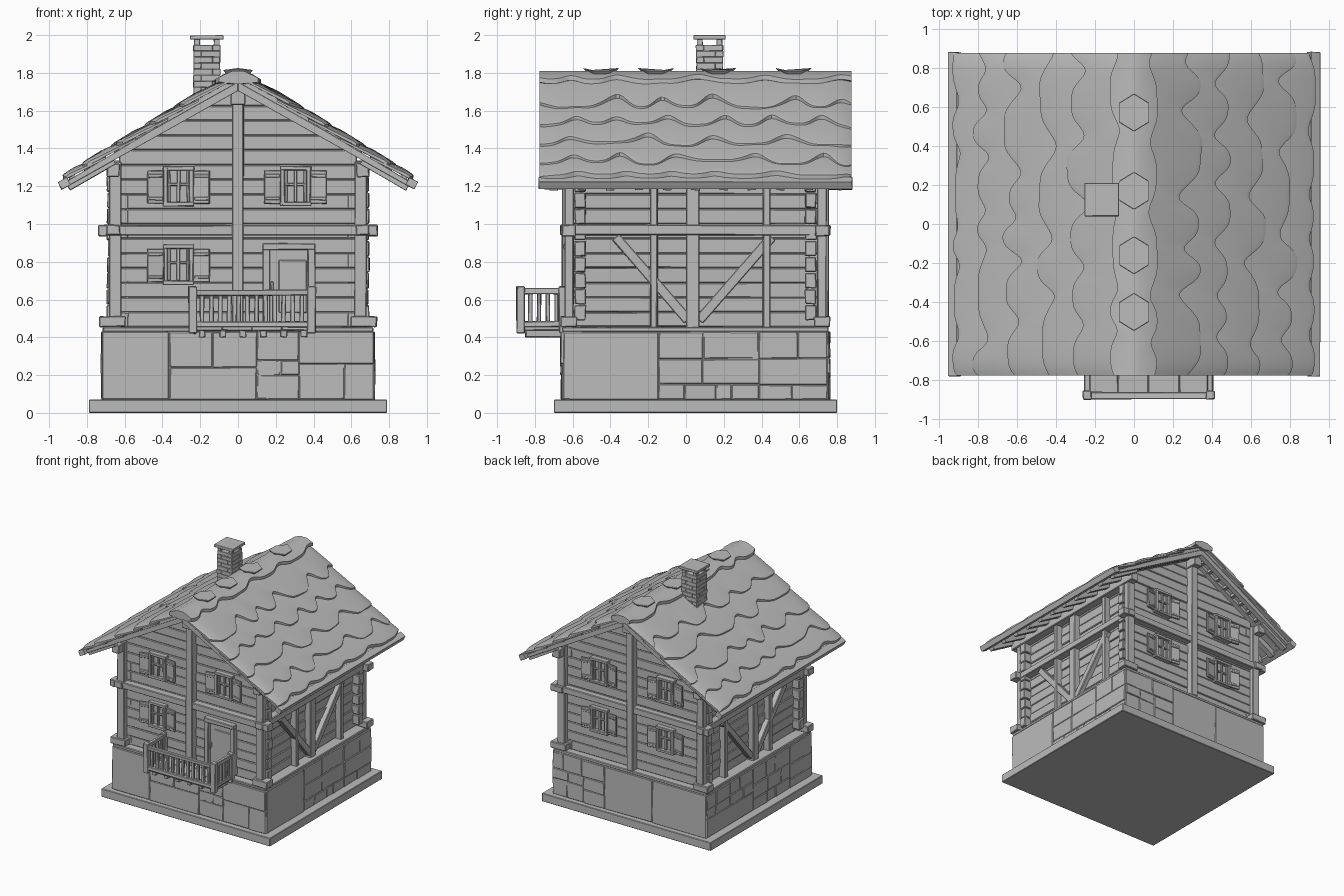
import bpy, bmesh, random
from math import atan2, hypot, radians
from mathutils import Matrix, Vector

random.seed(7)
if "Cube" in bpy.data.objects:
    bpy.data.objects.remove(bpy.data.objects["Cube"])

GREY = (0.5, 0.5, 0.5, 1)
mat = bpy.data.materials.new("plain grey")
mat.use_nodes = True
mat.diffuse_color = GREY
mat.node_tree.nodes["Principled BSDF"].inputs["Base Color"].default_value = GREY

YC = 0.05          # centre of the house along y
WX, WY = 0.63, 0.65  # half sizes of the plank walls
SIDES = (-1, 1)


def jit(a):
    return random.uniform(-a, a)


class Part:
    """Collects solids into one mesh object."""

    def __init__(self, name, bevel=0.005, rough=0.003):
        self.name, self.bevel, self.rough = name, bevel, rough
        self.bm = bmesh.new()

    def box(self, x, y, z, rot=None):
        """Box from three (min, max) ranges, turned about its centre."""
        r = (x, y, z)
        mid = Vector([(a + b) / 2 for a, b in r])
        size = [abs(b - a) for a, b in r]
        m = Matrix.Translation(mid) @ (rot or Matrix()) @ Matrix.Diagonal((*size, 1))
        for v in bmesh.ops.create_cube(self.bm, size=1, matrix=m)["verts"]:
            v.co += Vector([jit(self.rough) for _ in range(3)])

    def mid(self, x, y, z, sx, sy, sz, rot=None):
        self.box((x - sx / 2, x + sx / 2), (y - sy / 2, y + sy / 2),
                 (z - sz / 2, z + sz / 2), rot)

    def loft(self, rings):
        rows = [[self.bm.verts.new(p) for p in ring] for ring in rings]
        for r, s in zip(rows, rows[1:]):
            for i in range(len(r)):
                self.bm.faces.new((r[i - 1], r[i], s[i], s[i - 1]))
        self.bm.faces.new(rows[0])
        self.bm.faces.new(rows[-1][::-1])

    def prism(self, pts, y0, y1):
        """Extrude a convex xz outline along y."""
        self.loft([[(x, y, z) for x, z in pts] for y in (y0, y1)])

    def done(self, smooth=False):
        bmesh.ops.recalc_face_normals(self.bm, faces=self.bm.faces)
        me = bpy.data.meshes.new(self.name)
        self.bm.to_mesh(me)
        self.bm.free()
        me.materials.append(mat)
        ob = bpy.data.objects.new(self.name, me)
        bpy.context.collection.objects.link(ob)
        if self.bevel:
            mod = ob.modifiers.new("worn edges", "BEVEL")
            mod.width, mod.segments = self.bevel, 1
        if smooth:
            bpy.ops.object.select_all(action="DESELECT")
            ob.select_set(True)
            bpy.context.view_layer.objects.active = ob
            bpy.ops.object.shade_smooth_by_angle(angle=radians(35))


# Base slab
p = Part("base_slab", 0.004, 0)
p.mid(0, YC, 0.035, 1.58, 1.5, 0.07)
p.done()

# Stone foundation: a core faced with irregular blocks
p = Part("foundation_stones", 0.005, 0.003)
p.mid(0, YC, 0.25, 1.43, 1.41, 0.36)


def split(u0, u1, z0, z1):
    w, h = u1 - u0, z1 - z0
    if w > 0.62 or (w > 0.22 and w > 1.8 * h and random.random() < 0.6):
        c = u0 + w * random.uniform(0.35, 0.65)
        return split(u0, c, z0, z1) + split(c, u1, z0, z1)
    if h > 0.2 and random.random() < 0.7:
        c = z0 + h * random.uniform(0.35, 0.65)
        return split(u0, u1, z0, c) + split(u0, u1, c, z1)
    return [(u0, u1, z0, z1)]


for s in SIDES:
    for u0, u1, z0, z1 in split(-0.72, 0.72, 0.07, 0.43):
        d = 0.711 + jit(0.004)
        p.box((u0, u1), (YC + s * d, YC + s * 0.6), (z0, z1))
    for u0, u1, z0, z1 in split(-0.7, 0.7, 0.07, 0.43):
        d = 0.723 + jit(0.004)
        p.box((s * d, s * 0.6), (YC + u0, YC + u1), (z0, z1))
p.done()

# Plank walls, with the gable planks cut to the roof slope
p = Part("wall_planks", 0.005, 0.002)
p.mid(0, YC, 0.9, 2 * WX - 0.02, 2 * WY - 0.02, 0.9)
STEP = 0.078
for i in range(16):
    z0 = 0.455 + i * STEP
    z1 = z0 + STEP
    lo, hi = [min(WX, (1.75 - z) / 0.57) for z in (z0, z1)]
    for s in SIDES:
        face = YC + s * (WY + jit(0.005))
        p.prism([(-lo, z0), (lo, z0), (hi, z1), (-hi, z1)], face, YC + s * 0.6)
        if z1 < 1.36:
            p.box((s * (WX + jit(0.005)), s * 0.58), (YC - WY, YC + WY), (z0, z1))
p.done()

# Timber frame
p = Part("timber_frame", 0.005, 0.003)
p.mid(0, YC, 0.442, 1.43, 1.41, 0.028)
for s in SIDES:
    fy = YC + s * 0.67
    p.mid(0, fy, 0.965, 1.47, 0.06, 0.055)
    p.mid(s * 0.66, YC, 0.968, 0.07, 1.43, 0.055)
    p.mid(0, fy, 1.07, 0.06, 0.075, 1.24)
    for t in SIDES:
        p.mid(t * 0.65, fy, 0.88, 0.065, 0.05, 0.9)
        p.mid(t * 0.665, fy, 0.483, 0.14, 0.085, 0.055)
        p.mid(t * 0.715, fy, 0.965, 0.05, 0.075, 0.06)
        for i in range(10):  # crossed log ends
            p.mid(t * 0.65, YC + s * 0.61, 0.53 + i * 0.085, 0.085 + jit(0.008), 0.06, 0.08)
    for y, w in ((-0.17, 0.04), (0.035, 0.07), (0.425, 0.04)):
        p.mid(s * 0.645, y, 0.88, 0.07, w, 0.86)
    for y0, y1 in ((-0.37, 0.01), (0.455, 0.07)):
        a, b = Vector((0, y0, 0.93)), Vector((0, y1, 0.49))
        d = b - a
        m = Matrix.Rotation(atan2(d.z, d.y), 4, "X")
        p.mid(s * 0.64, (y0 + y1) / 2, 0.71, 0.07, hypot(d.y, d.z), 0.05, m)
    p.mid(s * 0.66, YC, 1.285, 0.07, 1.5, 0.075)   # wall purlin
p.mid(0, YC, 1.67, 0.08, 1.5, 0.08)                # ridge purlin
p.done()


# Windows with frames, bars and open shutters
def window(name, cx, cz, s):
    p = Part(name, 0.003, 0.002)
    y = YC + s * WY
    p.mid(cx, y, cz, 0.14, 0.02, 0.19)
    for t in SIDES:
        p.mid(cx + t * 0.068, y + s * 0.012, cz, 0.022, 0.05, 0.2)
        p.mid(cx, y + s * 0.012, cz + t * 0.095, 0.165, 0.055, 0.022)
        p.mid(cx + t * 0.05, y + s * 0.01, cz, 0.014, 0.025, 0.17)
        turn = Matrix.Rotation(radians(10 * s * t), 4, "Z")
        p.mid(cx + t * 0.122, y + s * 0.022, cz - 0.005, 0.088, 0.016, 0.175, turn)
        for u in SIDES:
            p.mid(cx + t * 0.122, y + s * 0.03, cz - 0.005 + u * 0.06, 0.08, 0.012, 0.018, turn)
    p.mid(cx, y + s * 0.01, cz, 0.018, 0.03, 0.17)
    p.mid(cx, y + s * 0.01, cz + 0.01, 0.12, 0.028, 0.014)
    p.done()


for label, s in (("front", -1), ("back", 1)):
    for side, x in (("right", -0.315), ("left", 0.305)):
        for level, z in (("lower", 0.785), ("upper", 1.2)):
            if (label, side, level) != ("front", "left", "lower"):
                window(f"{label}_{side}_{level}_window", x, z, s)

# Door
p = Part("front_door", 0.004, 0.002)
FRONT = YC - WY
p.mid(0.27, FRONT, 0.67, 0.22, 0.025, 0.4)
for t in SIDES:
    p.mid(0.27 + t * 0.12, FRONT - 0.015, 0.67, 0.04, 0.055, 0.4)
p.mid(0.29, FRONT - 0.012, 0.67, 0.15, 0.016, 0.28)
p.mid(0.27, FRONT - 0.015, 0.88, 0.28, 0.065, 0.035)
p.mid(0.18, FRONT - 0.025, 0.67, 0.015, 0.03, 0.05)
p.done()

# Balcony
p = Part("balcony", 0.004, 0.003)
X0, X1, Y0, Y1 = -0.24, 0.39, -0.875, -0.63
for i in range(4):
    w = (X1 - X0) / 4
    p.box((X0 + i * w, X0 + i * w + w), (Y0, Y1), (0.435, 0.465))
for i in range(6):
    p.mid(X0 + 0.05 + i * 0.108, -0.74, 0.42, 0.035, 0.22, 0.04)
for x in (X0, X1):
    for y in (Y0, Y1 - 0.02):
        p.mid(x, y, 0.545, 0.045, 0.045, 0.25)
    for z in (0.47, 0.645):
        p.box((x - 0.015, x + 0.015), (Y0, Y1), (z - 0.015, z + 0.015))
    for i in range(4):
        p.mid(x, Y0 + 0.05 + i * 0.047, 0.555, 0.02, 0.02, 0.16)
for z in (0.47, 0.635):
    p.box((X0, X1), (Y0 - 0.02, Y0 + 0.015), (z - 0.015, z + 0.015))
for i in range(12):
    p.mid(X0 + 0.05 + i * 0.048, Y0, 0.555, 0.025, 0.022, 0.16)
p.done()

# Roof structure: boarding, barge beams, rafters and eave beams
p = Part("roof_timbers", 0.004, 0.002)
EAVE = 0.92


def pitched(top, low, y0, y1):
    """Pair of sloping boards meeting at the ridge."""
    for s in SIDES:
        p.prism([(0, top), (s * EAVE, top - 0.6 * EAVE),
                 (s * EAVE, low - 0.56 * EAVE), (0, low)], y0, y1)


pitched(1.79, 1.75, YC - 0.8, YC + 0.8)
for s in SIDES:
    pitched(1.77, 1.705, YC + s * 0.795, YC + s * 0.75)
    pitched(1.77, 1.72, YC + s * 0.69, YC + s * 0.63)
    p.mid(s * 0.92, YC, 1.215, 0.055, 1.66, 0.045, Matrix.Rotation(s * 0.5, 4, "Y"))
    for i in range(11):
        p.mid(s * 0.78, YC - 0.75 + i * 0.15, 1.27, 0.28, 0.045, 0.05,
              Matrix.Rotation(s * 0.52, 4, "Y"))
    for i in range(1, 12):
        x = i * 0.08
        for t in SIDES:
            p.mid(t * x, YC + s * 0.72, 1.74 - 0.56 * x, 0.03, 0.1, 0.025)
p.done()

# Stone slab roofing: overlapping courses with ragged lower edges
NY, ROOF = 90, 0.825


def ragged(depth):
    """Lower-edge offsets: a chain of broad, uneven, softened slab ends."""
    out = []
    while len(out) <= NY + 12:
        n, d, skew = random.randint(10, 26), depth * random.uniform(0.4, 1), jit(0.3)
        for i in range(n):
            t = i / n
            out.append(d * (min(1, 3.5 * t, 3.5 * (1 - t)) - 0.5 + skew * (t - 0.5)))
    for _ in range(3):
        out = [(a + b + c) / 3 for a, b, c in zip(out, out[1:], out[2:])]
    return out[:NY + 1]


def height(x):
    return 1.835 - 0.615 * abs(x)


p = Part("roof_slabs", 0, 0)
EDGES = (0.08, 0.28, 0.44, 0.61, 0.77, 0.905)
for s in SIDES:
    for k in range(1, len(EDGES)):
        a, e = EDGES[k - 1] - 0.07, EDGES[k]
        rings = []
        for i, off in enumerate(ragged(0.13 if k < 5 else 0.05)):
            f = 2 * i / NY - 1
            y, sag = YC + f * ROOF, 0.02 * abs(f) ** 16
            b = e + off
            rings.append([(s * a, y, height(a) - 0.03 - sag),
                          (s * (b - 0.02), y, height(b) + 0.012 - sag),
                          (s * b, y, height(b) - 0.004 - sag),
                          (s * (b - 0.004), y, height(b) - 0.034),
                          (s * a, y, height(a) - 0.06)])
        p.loft(rings)
rings = []
for i, (l, r) in enumerate(zip(ragged(0.06), ragged(0.06))):
    y = YC + (2 * i / NY - 1) * ROOF
    l, r = -0.095 - l, 0.095 + r
    rings.append([(l, y, height(l) - 0.02), (l, y, height(l) + 0.005), (-0.03, y, 1.81),
                  (0.03, y, 1.81), (r, y, height(r) + 0.005), (r, y, height(r) - 0.02),
                  (0, y, 1.74)])
p.loft(rings)
p.done(smooth=True)

# Ridge stones
p = Part("ridge_stones", 0.005, 0.005)
for y in (-0.45, -0.16, 0.17, 0.57):
    m = Matrix.Translation((0, y, 1.812)) @ Matrix.Diagonal((0.93, 1, 1, 1))
    cone = bmesh.ops.create_cone(p.bm, cap_ends=True, segments=6, radius1=0.07, radius2=0.1,
                                 depth=0.03, matrix=m)
    for v in cone["verts"]:
        v.co.z -= 0.15 * abs(v.co.x)
p.done()

# Chimney: brick courses, four stub pillars and a cap
p = Part("chimney", 0.002, 0.001)
CX, CY = -0.165, 0.125
for i in range(9):
    z, c = 1.66 + i * 0.032, 0.03 * (-1) ** i
    for t in SIDES:
        for u in SIDES:
            r = 0.071 + jit(0.002)
            p.box((CX + c, CX + t * r), (CY - c, CY + u * r), (z, z + 0.032))
for t in SIDES:
    for u in SIDES:
        p.mid(CX + t * 0.052, CY + u * 0.052, 1.96, 0.03, 0.03, 0.04)
p.mid(CX, CY, 1.988, 0.175, 0.17, 0.022)
p.done()
